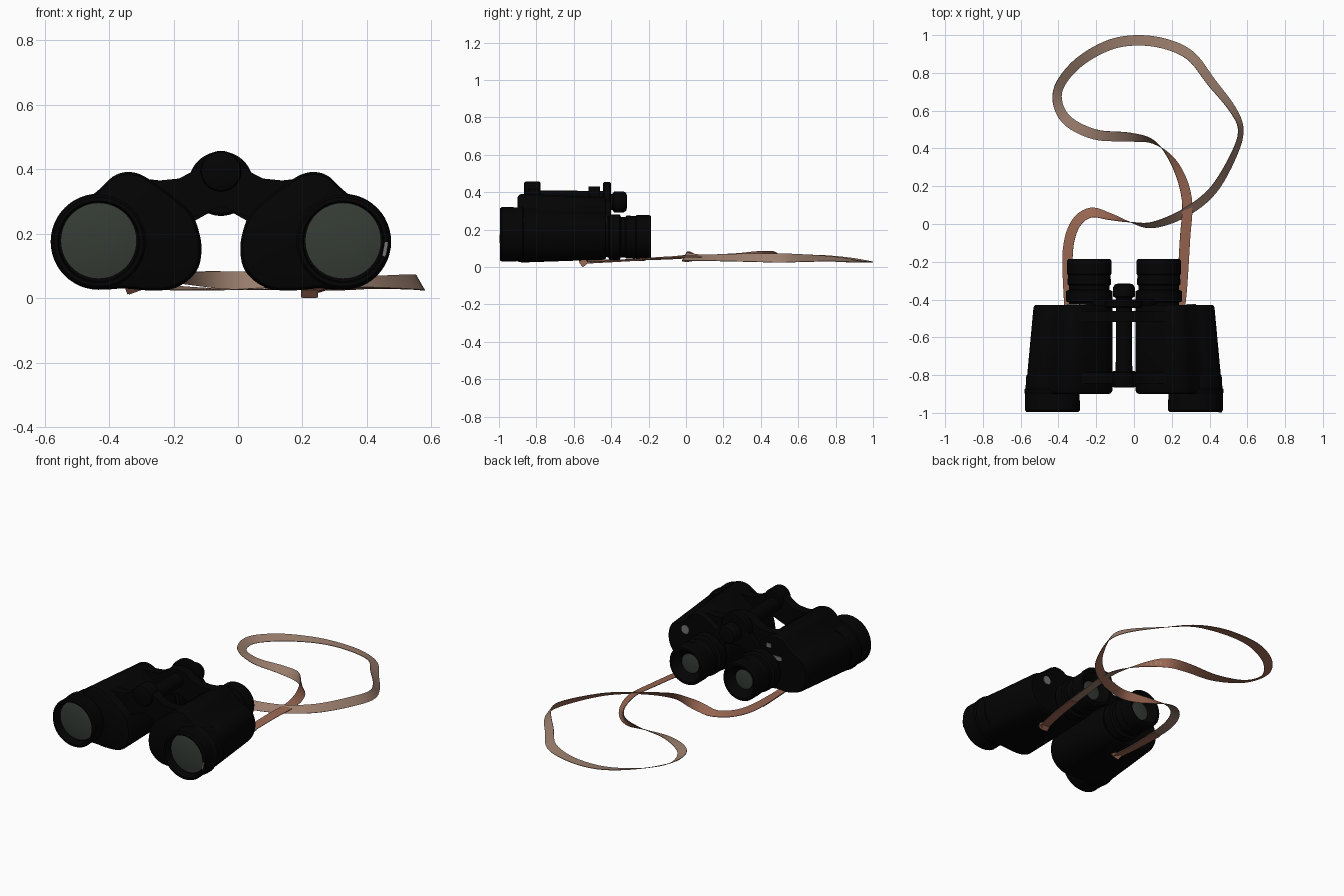
import bpy, bmesh, math
from mathutils import Vector

cube = bpy.data.objects.get("Cube")
if cube:
    bpy.data.objects.remove(cube, do_unlink=True)


def material(name, color):
    m = bpy.data.materials.new(name)
    m.use_nodes = True
    m.diffuse_color = (*color, 1)
    bsdf = m.node_tree.nodes["Principled BSDF"]
    bsdf.inputs["Base Color"].default_value = (*color, 1)
    bsdf.inputs["Roughness"].default_value = 0.6
    return m


BLACK = material("black casing", (0.001, 0.001, 0.001))
GLASS = material("green grey glass", (0.036, 0.045, 0.036))
RED = material("red brown leather", (0.32, 0.135, 0.085))
TAN = material("tan leather", (0.32, 0.205, 0.15))
GREY = material("grey metal", (0.17, 0.17, 0.17))

MID = -0.053            # hinge line of the binoculars
OBJ_U, OBJ_Z = 0.379, 0.175   # objective axis, measured from the hinge line
EYE_U, EYE_Z = 0.184, 0.160   # eyepiece axis


def finish(name, bm, mats, angle=32):
    bmesh.ops.recalc_face_normals(bm, faces=bm.faces)
    mesh = bpy.data.meshes.new(name)
    bm.to_mesh(mesh)
    bm.free()
    for m in mats:
        mesh.materials.append(m)
    obj = bpy.data.objects.new(name, mesh)
    bpy.context.collection.objects.link(obj)
    bpy.ops.object.select_all(action="DESELECT")
    obj.select_set(True)
    bpy.context.view_layer.objects.active = obj
    bpy.ops.object.shade_smooth_by_angle(angle=math.radians(angle))
    return obj


def loft(name, rings, mats=(BLACK,), side_mats=None):
    """Skin a row of equal rings and close both ends."""
    bm = bmesh.new()
    rows = [[bm.verts.new(p) for p in ring] for ring in rings]
    n = len(rows[0])
    for a, b in zip(rows, rows[1:]):
        for i in range(n):
            j = (i + 1) % n
            f = bm.faces.new((a[i], a[j], b[j], b[i]))
            f.material_index = side_mats[i] if side_mats else 0
    for row in (rows[0], rows[-1]):
        bm.faces.new(row)
    return finish(name, bm, mats)


def lathe(name, x, z, profile, segments=48, mats=(BLACK,)):
    """Turn (y, radius) pairs around an axis parallel to y."""
    turns = [math.tau * i / segments for i in range(segments)]
    rings = [[Vector((x + r * math.cos(t), y, z + r * math.sin(t))) for t in turns]
             for y, r in profile]
    return loft(name, rings, mats)


def plate(name, half_outline, y0, y1):
    """Slab across the hinge line, from one half of its outline."""
    pts = half_outline + [(-u, z) for u, z in reversed(half_outline) if u]
    rings = [[Vector((MID + u, y, z)) for u, z in pts] for y in (y0, y1)]
    return loft(name, rings)


def block(name, location, scale, turn, mat):
    """Softly bevelled box, turned by (x, y) degrees."""
    bm = bmesh.new()
    bmesh.ops.create_cube(bm, size=1)
    bmesh.ops.bevel(bm, geom=bm.edges[:], offset=.08, segments=2, affect="EDGES")
    obj = finish(name, bm, (mat,))
    obj.location, obj.scale = location, scale
    obj.rotation_euler = (math.radians(turn[0]), math.radians(turn[1]), 0)


def spline(points, steps, closed=False):
    """Catmull-Rom curve through points of any dimension."""
    n = len(points)
    pick = (lambda i: points[i % n]) if closed else (lambda i: points[max(0, min(n - 1, i))])
    out = []
    for i in range(n if closed else n - 1):
        quad = list(zip(pick(i - 1), pick(i), pick(i + 1), pick(i + 2)))
        for s in range(steps):
            t = s / steps
            out.append([b + t * (c - a) / 2 + t * t * (a - 2.5 * b + 2 * c - d / 2)
                        + t ** 3 * (1.5 * (b - c) + (d - a) / 2) for a, b, c, d in quad])
    if not closed:
        out.append(list(points[-1]))
    return out


# Prism housing outline: outward distance from the hinge line, height
outline = spline([
    (.52, .18), (.504, .25), (.46, .289), (.42, .304), (.372, .342), (.335, .377),
    (.295, .391), (.25, .384), (.2, .353), (.14, .308), (.093, .265), (.069, .21),
    (.06, .145), (.078, .08), (.14, .032), (.22, .024), (.30, .03), (.378, .028),
    (.46, .055), (.505, .112)], 4, closed=True)
# Housing stations: y, taper towards the eyepieces, rounding of the ends
stations = [(-.9, 1, .91), (-.895, 1, .96), (-.88, 1, 1), (-.445, .91, 1),
            (-.433, .91, .98), (-.428, .91, .95)]


def housing(name, side):
    rings = []
    for y, taper, rnd in stations:
        ring = []
        for u, z in outline:
            u, z = .07 + (u - .07) * taper, .19 + (z - .19) * taper
            u, z = .27 + (u - .27) * rnd, .19 + (z - .19) * rnd
            ring.append(Vector((MID + side * u, y, z)))
        rings.append(ring)
    return loft(name, rings)


for label, side in (("right", -1), ("left", 1)):
    housing(f"{label}_prism_housing", side)
    # Objective barrel with recessed lens
    lathe(f"{label}_objective", MID + side * OBJ_U, OBJ_Z,
          [(-.945, .06), (-.943, .122), (-.985, .123), (-.995, .127), (-.995, .138),
           (-.985, .146), (-.9, .144), (-.892, .149), (-.875, .149), (-.868, .142),
           (-.8, .138)])
    lathe(f"{label}_objective_lens", MID + side * OBJ_U, OBJ_Z + .003,
          [(-.962, .03), (-.959, .08), (-.951, .118), (-.944, .118)], mats=(GLASS,))
    # Eyepiece with stepped collar, eyecup and lens
    lathe(f"{label}_eyepiece", MID + side * EYE_U, EYE_Z,
          [(-.46, .105), (-.415, .108), (-.41, .122), (-.355, .122), (-.348, .108),
           (-.325, .108), (-.318, .115), (-.27, .113), (-.265, .117), (-.195, .117),
           (-.186, .111), (-.186, .098), (-.232, .06)])
    lathe(f"{label}_eyepiece_lens", MID + side * EYE_U, EYE_Z,
          [(-.235, .058), (-.23, .058), (-.226, .03)], mats=(GLASS,))

# Hinge: cap, rod, bridges and focus wheel on the hinge line
lathe("hinge_cap", MID, .394, [(-.866, .052), (-.862, .06), (-.854, .063), (-.785, .063), (-.777, .055)])
lathe("hinge_rod", MID, .365, [(-.8, .044), (-.44, .042)])
bridge = [(0, .43), (.06, .418), (.09, .392), (.13, .371), (.19, .365), (.25, .372),
          (.25, .3), (.15, .27), (.09, .25), (.05, .265), (0, .285)]
plate("front_bridge", bridge, -.845, -.785)
plate("rear_bridge", bridge, -.52, -.46)
lathe("eyepiece_bridge_hub", MID, .355, [(-.445, .092), (-.438, .1), (-.408, .1), (-.4, .092)])
plate("eyepiece_bridge", [(0, .41), (.09, .36), (.17, .27), (.18, .2), (.09, .235), (0, .285)],
      -.435, -.4)
lathe("focus_wheel", MID, .348,
      [(-.41, .04), (-.39, .045), (-.385, .057), (-.335, .057), (-.32, .048), (-.315, .03)])

# Small grey metal details: screw disc, plain rear plates, objective ring plate
lathe("housing_screw", .303, .25, [(-.431, .026), (-.424, .026)], segments=24, mats=(GREY,))
block("rear_plate_large", (-.32, -.428, .24), (.07, .008, .025), (0, 0), GREY)
block("rear_plate_small", (-.27, -.428, .305), (.03, .008, .025), (0, 0), GREY)
block("ring_plate", (MID + .51, -.994, .152), (.011, .007, .045), (0, 10), GREY)

# Strap path: x, y, z, twist in degrees
path = spline([
    (-.33, -.56, .035, 10), (-.345, -.38, .036, 5), (-.35, -.14, .045, -10),
    (-.31, 0, .055, -15), (-.23, .06, .06, -20), (-.13, .04, .06, -50),
    (-.02, .01, .055, -90), (.1, -.005, .055, -125), (.27, .06, .05, -145),
    (.42, .18, .05, -140), (.53, .37, .05, -126), (.565, .5, .048, -120),
    (.52, .61, .048, -132), (.41, .75, .045, -148), (.3, .89, .035, -160),
    (.16, .955, .03, -175), (0, .972, .027, -180), (-.15, .94, .03, -190),
    (-.31, .84, .04, -205), (-.405, .7, .05, -210), (-.365, .56, .055, -195),
    (-.21, .475, .06, -170), (-.02, .46, .062, -145), (.11, .43, .06, -105),
    (.22, .31, .055, -48), (.28, .13, .058, -14), (.27, -.08, .052, -8),
    (.25, -.38, .034, -5), (.222, -.56, .022, 0)], 6)
rings = []
for i, (x, y, z, twist) in enumerate(path):
    before, after = path[max(i - 1, 0)], path[min(i + 1, len(path) - 1)]
    t = (Vector(after[:3]) - Vector(before[:3])).normalized()
    flat = Vector((-t.y, t.x, 0)).normalized()
    up = t.cross(flat)
    a = math.radians(twist)
    wide = (flat * math.cos(a) + up * math.sin(a)) * .0275
    thick = t.cross(wide).normalized() * .0015
    c = Vector((x, y, z))
    rings.append([c + wide + thick, c - wide + thick, c - wide - thick, c + wide - thick])
loft("neck_strap", rings, mats=(RED, TAN), side_mats=(0, 1, 1, 1))

# Strap tails folded back under the housings
drop = Vector((0, 0, -.004))
tails = [[p + drop for p in ring] for ring in rings if ring[0].y < -.18]
for label, sign in (("right", -1), ("left", 1)):
    loft(f"{label}_strap_tail", [r for r in tails if r[0].x * sign > 0], mats=(RED,))

# Folded strap keepers under the housings
block("right_strap_keeper", (-.326, -.548, .041), (.052, .038, .036), (40, -20), RED)
block("left_strap_keeper", (.222, -.548, .0245), (.052, .038, .036), (40, 0), RED)
